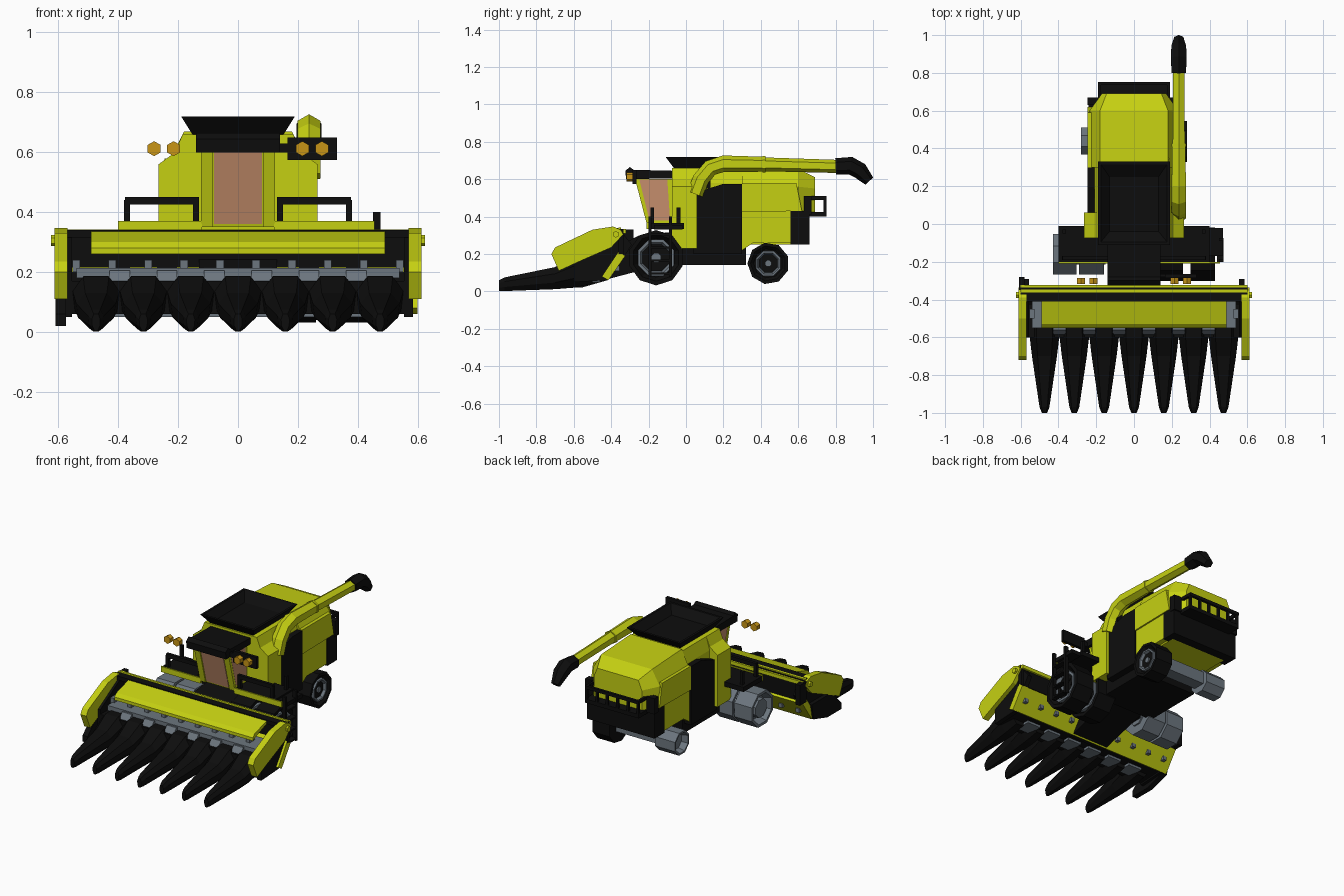
import bpy, bmesh, math
from mathutils import Vector

cube = bpy.data.objects.get("Cube")
if cube:
    bpy.data.objects.remove(cube)


def material(name, rgb):
    m = bpy.data.materials.new(name)
    m.use_nodes = True
    m.diffuse_color = (*rgb, 1)
    m.node_tree.nodes["Principled BSDF"].inputs["Base Color"].default_value = (*rgb, 1)
    return m


YELLOW = material("lime yellow", (0.56, 0.63, 0.006))
BLACK = material("black", (0.004, 0.004, 0.004))
GREY = material("steel grey", (0.15, 0.18, 0.21))
GLASS = material("copper glass", (0.56, 0.27, 0.15))
AMBER = material("amber", (0.58, 0.30, 0.008))


def finish(name, bm, mat):
    bmesh.ops.recalc_face_normals(bm, faces=bm.faces)
    me = bpy.data.meshes.new(name)
    bm.to_mesh(me)
    bm.free()
    me.materials.append(mat)
    ob = bpy.data.objects.new(name, me)
    bpy.context.collection.objects.link(ob)
    return ob


def loft(name, rings, mat):
    """Skin a list of equal point rings and cap both ends."""
    bm = bmesh.new()
    rows = [[bm.verts.new(p) for p in r] for r in rings]
    n = len(rows[0])
    for a, b in zip(rows, rows[1:]):
        for i in range(n):
            j = (i + 1) % n
            bm.faces.new((a[i], a[j], b[j], b[i]))
    bm.faces.new(rows[0])
    bm.faces.new(rows[-1])
    return finish(name, bm, mat)


def side_prism(name, yz, x0, x1, mat):
    return loft(name, [[(x, y, z) for y, z in yz] for x in (x0, x1)], mat)


def front_prism(name, half, y0, y1, mat):
    """Extrude along y a symmetric outline given by its right half."""
    xz = half + [(-x, z) for x, z in reversed(half)]
    return loft(name, [[(x, y, z) for x, z in xz] for y in (y0, y1)], mat)


def box(name, x, y, z, mat):
    return side_prism(name, [(y[0], z[0]), (y[1], z[0]), (y[1], z[1]), (y[0], z[1])], *x, mat)


def drum(name, x0, x1, y, z, r, sides, mat, dish=0):
    """Cylinder along x, with a hollow dished end at x1 if wanted."""
    out = []
    spec = [(x0, r), (x1, r)]
    if dish:
        step = math.copysign(dish, x0 - x1)
        spec += [(x1, r * .85), (x1 + step, r * .7)]
    for x, q in spec:
        out.append([(x, y + q * math.cos((i + .5) * math.tau / sides),
                     z + q * math.sin((i + .5) * math.tau / sides)) for i in range(sides)])
    return loft(name, out, mat)


def tube(name, x, path, mat, sides=6):
    """Polygonal pipe in a yz plane; path holds (y, z, radius)."""
    rings = []
    for i, (y, z, r) in enumerate(path):
        a, b = path[max(i - 1, 0)], path[min(i + 1, len(path) - 1)]
        d = Vector((0, b[0] - a[0], b[1] - a[1])).normalized()
        up = Vector((0, -d.z, d.y))
        rings.append([Vector((x, y, z)) + r * (math.sin(k * math.tau / sides) * Vector((1, 0, 0))
                      + math.cos(k * math.tau / sides) * up) for k in range(sides)])
    return loft(name, rings, mat)


# Chassis and feeder house
box("chassis", (-.2, .2), (-.08, .32), (.14, .3), BLACK)
box("front_axle", (-.3, .3), (-.2, -.12), (.15, .22), BLACK)
box("rear_axle", (-.2, .2), (.4, .48), (.12, .2), GREY)
side_prism("feeder_house", [(-.05, .32), (-.25, .3), (-.46, .19), (-.44, .06), (-.25, .11), (-.05, .16)],
           -.13, .13, BLACK)

# Main body
front_prism("front_body", [(.265, .23), (.265, .56), (.21, .6), (.185, .66)], -.075, .06, YELLOW)
box("body_core", (-.2, .2), (.05, .6), (.25, .58), YELLOW)
front_prism("tank_base", [(.21, .5), (.21, .58), (.185, .66)], -.02, .35, YELLOW)
roof = []
for y, w, zs, t, zt in ((.3, .235, .56, .18, .67), (.6, .235, .56, .18, .655), (.69, .17, .55, .145, .61)):
    roof.append([(w, y, .42), (w, y, zs), (t, y, zt), (-t, y, zt), (-w, y, zs), (-w, y, .42)])
loft("rear_hood", roof, YELLOW)
front_prism("engine_block", [(.2, .27), (.2, .45)], .3, .6, YELLOW)
for s, side in ((1, "left"), (-1, "right")):
    side_prism(side + "_black_panel", [(.04, .2), (.04, .52), (.12, .55), (.2, .575), (.3, .575), (.3, .2)],
               s * .18, s * .245, BLACK)
    side_prism(side + "_upper_panel", [(.3, .425), (.3, .58), (.59, .58), (.62, .43)], s * .18, s * .245, YELLOW)
    side_prism(side + "_lower_panel", [(.3, .22), (.3, .42), (.56, .42), (.56, .26), (.36, .26)],
               s * .18, s * .235, YELLOW)

# Rear box, deck and railing
box("rear_box", (-.24, .24), (.56, .66), (.25, .43), BLACK)
box("rear_deck", (-.19, .19), (.62, .75), (.4, .425), BLACK)
box("rear_rail", (-.19, .19), (.735, .752), (.49, .51), BLACK)
for i in range(6):
    x = -.19 + i * .073
    box("rear_rail_post", (x, x + .015), (.735, .75), (.41, .5), BLACK)
for s in (1, -1):
    box("rear_side_rail", (s * .175, s * .19), (.65, .75), (.49, .51), BLACK)
    box("rear_side_step", (s * .19, s * .245), (.63, .67), (.41, .51), BLACK)

# Grain tank: flared hopper with a sunken top
tank = []
for x, y0, y1, z in ((.14, -.05, .26, .64), (.19, -.11, .33, .72), (.175, -.095, .315, .72), (.13, -.04, .25, .675)):
    tank.append([(-x, y0, z), (x, y0, z), (x, y1, z), (-x, y1, z)])
loft("grain_tank", tank, BLACK)

# Cab with glazed front and sides
cab = [(-.265, .6), (-.07, .6), (-.07, .35), (-.2, .35)]
side_prism("cab_frame", cab, -.118, .118, YELLOW)
loft("windscreen", [[(x, y - d, z) for x, y, z in
     ((-.08, -.201, .36), (.08, -.201, .36), (.08, -.264, .6), (-.08, -.264, .6))] for d in (.006, -.002)], GLASS)
for s in (1, -1):
    side_prism("side_window", [(-.25, .598), (-.1, .598), (-.085, .38), (-.195, .38)], s * .116, s * .122, GLASS)
    side_prism("cab_pillar", [(-.272, .6), (-.255, .6), (-.19, .35), (-.207, .35)], s * .085, s * .124, YELLOW)
side_prism("cab_roof", [(-.32, .6), (-.325, .645), (-.3, .665), (-.28, .65), (-.07, .645), (-.07, .605)],
           -.14, .14, BLACK)

# Platforms, handrails and lights
for s, side in ((1, "left"), (-1, "right")):
    box(side + "_platform", (s * .12, s * .4), (-.2, -.01), (.335, .365), BLACK)
    box(side + "_platform_edge", (s * .12, s * (.455 if s > 0 else .4)), (-.21, -.2), (.335, .37), YELLOW)
    box(side + "_handrail", (s * .13, s * .378), (-.19, -.17), (.425, .45), BLACK)
    for x in (.13, .36):
        box(side + "_rail_post", (s * x, s * (x + .02)), (-.19, -.17), (.36, .44), BLACK)
    box(side + "_rear_post", (s * .36, s * .378), (-.05, -.03), (.36, .45), BLACK)
    for x in (.215, .28):
        loft(side + "_lamp", [[(s * x + .025 * math.sin(k * math.tau / 6), y, .612 + .025 * math.cos(k * math.tau / 6))
             for k in range(6)] for y in (-.318, -.285)], AMBER)
box("lamp_board", (.165, .33), (-.285, -.265), (.575, .65), BLACK)
box("lamp_arm", (.12, .2), (-.28, -.265), (.6, .63), BLACK)
box("ladder_platform", (.4, .47), (-.17, -.02), (.33, .355), BLACK)

# Ladder at the left side
for y in (-.2, -.09):
    box("ladder_post", (.45, .475), (y, y + .015), (.08, .4), BLACK)
for i in range(4):
    box("ladder_step", (.44, .475), (-.2, -.08), (.09 + i * .07, .1 + i * .07), BLACK)

# Wheels: tyres on the left, bare rims on the right
Y, Z = -.16, .18
for x0, x1 in ((.13, .26), (.3, .43)):
    drum("front_tyre", x0, x1, Y, Z, .148, 10, BLACK, .03)
    drum("front_rim", x0 + .01, x1 - .008, Y, Z, .105, 8, GREY, .03)
for x0, x1 in ((-.16, -.29), (-.305, -.43)):
    drum("bare_front_rim", x0, x1, Y, Z, .115, 8, GREY, .05)
drum("wheel_spacer", -.15, -.42, Y, Z, .06, 8, GREY)
drum("rear_tyre", .16, .28, .44, .15, .112, 9, BLACK, .02)
drum("rear_rim", .17, .276, .44, .15, .072, 8, GREY, .02)
drum("bare_rear_rim", -.14, -.28, .44, .15, .077, 8, GREY, .04)
for x, y, z, r in ((.402, Y, Z, .05), (.257, .44, .15, .034)):
    drum("hub", x - .05, x + .012, y, z, r * .55, 8, GREY)
    for k in range(8):
        a = k * math.tau / 8
        drum("rim_hole", x - .01, x + .003, y + r * math.cos(a), z + r * math.sin(a), r * .22, 6, BLACK)

# Unloading auger
tube("auger_elbow", .237, [(.05, .52, .045), (.08, .6, .045), (.13, .66, .044), (.2, .683, .044), (.42, .68, .04)], YELLOW)
tube("auger_tube", .237, [(.4, .68, .037), (.82, .668, .035)], YELLOW)
tube("auger_collar", .237, [(.41, .68, .044), (.425, .68, .044)], YELLOW)
tube("auger_spout", .237, [(.8, .668, .044), (.88, .672, .048), (.93, .645, .045), (.98, .59, .028)], BLACK)
box("auger_bracket", (.19, .24), (.08, .13), (.55, .62), BLACK)

# Header: frame, slanted rear plate, hood and ends
box("header_back_wall", (-.6, .6), (-.36, -.335), (.2, .335), BLACK)
side_prism("header_floor", [(-.6, .06), (-.6, .17), (-.43, .17), (-.38, .2), (-.43, .07)], -.57, .57, BLACK)
side_prism("header_rear_plate", [(-.45, .08), (-.36, .215), (-.325, .19), (-.415, .06)], -.6, .6, YELLOW)
box("header_top_rail", (-.6, .6), (-.337, -.322), (.31, .333), YELLOW)
box("header_black_rail", (-.6, .6), (-.41, -.36), (.315, .34), BLACK)
box("header_front_rail", (-.6, .6), (-.362, -.347), (.325, .342), YELLOW)
side_prism("header_hood", [(-.55, .26), (-.55, .28), (-.53, .3), (-.41, .335), (-.4, .32), (-.52, .275)],
           -.49, .49, YELLOW)
box("cross_auger_bed", (-.54, .54), (-.55, -.4), (.18, .213), GREY)
for s, side in ((1, "left"), (-1, "right")):
    side_prism(side + "_end_panel", [(-.72, .2), (-.7, .235), (-.5, .33), (-.39, .347), (-.35, .33), (-.335, .305),
               (-.4, .235), (-.56, .165), (-.68, .11)], s * .57, s * .612, YELLOW)
    side_prism(side + "_end_plate", [(-.6, .05), (-.6, .2), (-.36, .34), (-.29, .25), (-.34, .17), (-.42, .06)],
               s * .555, s * .585, BLACK)
    drum(side + "_end_pin", s * .6, s * .625, -.375, .305, .018, 6, YELLOW)
side_prism("right_divider", [(-.7, .02), (-.7, .06), (-.6, .16), (-.4, .16), (-.42, .06), (-.56, .02)], -.61, -.575, BLACK)
box("header_marker", (-.61, -.58), (-.35, -.28), (.2, .33), BLACK)
for i in range(10):
    x = -.54 + i * .12
    box("bed_tab", (x - .013, x + .013), (-.5, -.45), (.2, .24), GREY)
    box("rear_plate_tab", (x - .012, x + .012), (-.4, -.355), (.11, .135), GREY)

# Row units: seven pointed snouts with gearboxes between them
for i in range(7):
    c = (i - 3) * .158
    rings = []
    for y, w, lo, hi in ((-1, .014, .003, .06), (-.97, .026, .002, .075), (-.7, .066, .012, .13),
                         (-.6, .078, .02, .185), (-.5, .07, .04, .19)):
        half = [(.35, 0), (.9, .3), (1, .7), (.55, 1)]
        full = half + [(-a, b) for a, b in reversed(half)]
        rings.append([(c + a * w, y, lo + b * (hi - lo)) for a, b in full])
    loft("row_snout", rings, BLACK)
    if i < 6:
        side_prism("row_gearbox", [(-.59, .165), (-.56, .205), (-.44, .215), (-.44, .1), (-.56, .1)],
                   c + .045, c + .113, GREY)
        box("row_underplate", (c + .03, c + .128), (-.56, -.46), (.05, .065), GREY)
